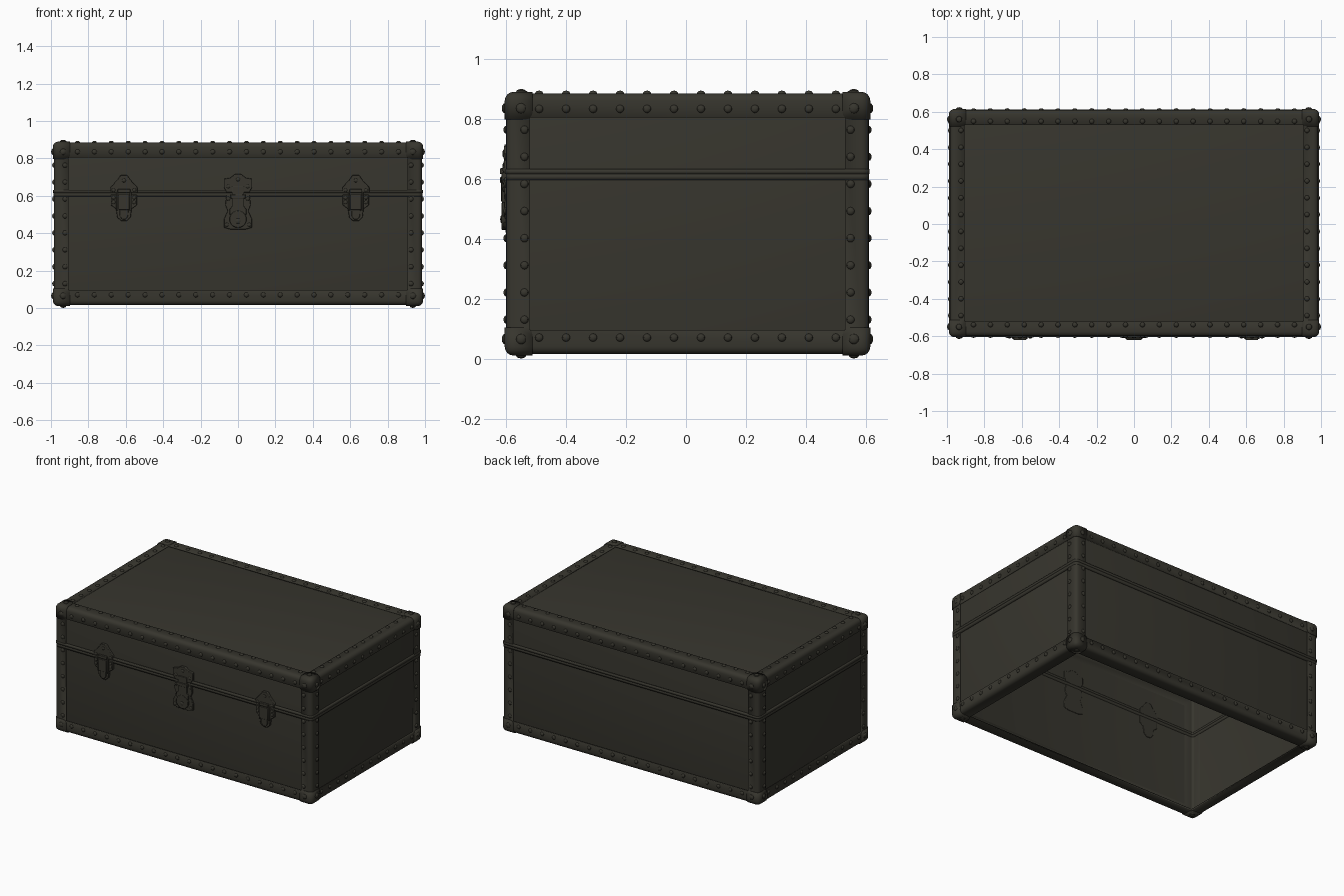
import bpy, bmesh, math
from mathutils import Matrix, Vector

if "Cube" in bpy.data.objects:
    bpy.data.objects.remove(bpy.data.objects["Cube"])

mat = bpy.data.materials.new("dark olive grey")
mat.diffuse_color = (0.038, 0.036, 0.027, 1)
mat.use_nodes = True
mat.node_tree.nodes["Principled BSDF"].inputs["Base Color"].default_value = mat.diffuse_color

C = Vector((0, 0.005, 0.45))          # trunk centre
H = Vector((0.985, 0.605, 0.435))     # half size of the edge strips
W = 0.08                              # strip width


def finish(bm, name, thickness=0, bevel=0):
    me = bpy.data.meshes.new(name)
    bm.to_mesh(me)
    bm.free()
    me.materials.append(mat)
    ob = bpy.data.objects.new(name, me)
    bpy.context.collection.objects.link(ob)
    bpy.ops.object.select_all(action='DESELECT')
    ob.select_set(True)
    bpy.context.view_layer.objects.active = ob
    if thickness:
        m = ob.modifiers.new("thickness", 'SOLIDIFY')
        m.thickness, m.offset = thickness, -1
    if bevel:
        m = ob.modifiers.new("edge", 'BEVEL')
        m.width, m.segments, m.limit_method = bevel, 2, 'ANGLE'
    bpy.ops.object.shade_smooth_by_angle(angle=math.radians(35))
    return ob


def rounded_shell(half, width, radius, keep):
    """Rounded box cut at `width` from each side; keeps faces by how many axes are in the outer zone."""
    bm = bmesh.new()
    bmesh.ops.create_cube(bm, size=2, matrix=Matrix.Diagonal((*half, 1)))
    bmesh.ops.bevel(bm, geom=bm.edges[:], offset=radius, segments=4, profile=0.5, affect='EDGES')
    if width:
        for a in range(3):
            for s in (-1, 1):
                p, n = Vector((0, 0, 0)), Vector((0, 0, 0))
                p[a], n[a] = s * (half[a] - width), 1
                bmesh.ops.bisect_plane(bm, geom=bm.verts[:] + bm.edges[:] + bm.faces[:], plane_co=p, plane_no=n)
    doomed = []
    for f in bm.faces:
        c = f.calc_center_median()
        if not keep(c, sum(abs(c[a]) > half[a] - width for a in range(3))):
            doomed.append(f)
    bmesh.ops.delete(bm, geom=doomed, context='FACES')
    return bm


def place(bm):
    bmesh.ops.translate(bm, verts=bm.verts[:], vec=C)
    return bm


# Panels: open-bottomed box just inside the strips
inner = H - Vector((0.01,) * 3)
bm = rounded_shell(inner, 0, 0.022, lambda c, n: c.z > -inner.z + 0.001)
finish(place(bm), "trunk_panels")

# Edge strips on all twelve edges
bm = rounded_shell(H, W, 0.025, lambda c, n: n >= 2)
finish(place(bm), "edge_strips", 0.012)

# Eight corner caps with rounded inner corners
HC = H + Vector((0.005,) * 3)
bm = rounded_shell(HC, 0.093, 0.03, lambda c, n: n == 3)
bmesh.ops.bevel(bm, geom=[v for v in bm.verts if len(v.link_faces) == 1],
                offset=0.025, segments=3, profile=0.5, affect='VERTICES')
finish(place(bm), "corner_caps", 0.008)

# Band round the opening seam, in two halves
for name, z, h, grow in (("lid_band", 0.624, 0.008, 0.003), ("base_band", 0.606, 0.0095, 0.001)):
    bm = bmesh.new()
    bmesh.ops.create_cube(bm, size=2, matrix=Matrix.Translation((0, C.y, z)) @
                          Matrix.Diagonal((H.x + grow, H.y + grow, h, 1)))
    bmesh.ops.bevel(bm, geom=[e for e in bm.edges if abs(e.verts[0].co.z - e.verts[1].co.z) > 0.001],
                    offset=0.025, segments=4, profile=0.5, affect='EDGES')
    bmesh.ops.delete(bm, geom=[f for f in bm.faces if abs(f.normal.z) > 0.9], context='FACES')
    finish(bm, name, 0.016)

# Rivets
rivets = bmesh.new()


def rivet(bm, p, axis, r=0.0135, d=0.009):
    s = [r, r, r]
    s[axis] = d
    bmesh.ops.create_uvsphere(bm, u_segments=10, v_segments=6, radius=1,
                              matrix=Matrix.Translation(p) @ Matrix.Diagonal((*s, 1)))


xs = [-0.858 + 1.716 * i / 19 for i in range(20)]
ys = [-0.49 + 0.09 * i for i in range(12)]
zs = [0.13 + 0.0905 * i for i in range(8)]
I = 0.055                              # rivet row inset
for s in (-1, 1):
    y = C.y + s * H.y
    for x in xs:                       # front and back, top and bottom rows
        for z in (0.07, 0.835):
            rivet(rivets, (x, y, z), 1)
        rivet(rivets, (x, C.y + s * (H.y - I - 0.006), C.z + H.z), 2)
    for yy in ys:                      # side rows and top rows
        for z in (0.07, 0.833):
            rivet(rivets, (s * H.x, yy, z), 0)
        rivet(rivets, (s * (H.x - I - 0.005), yy, C.z + H.z), 2)
    for t in (-1, 1):                  # upright rows
        for z in zs:
            rivet(rivets, (t * (H.x - I - 0.005), y, z), 1)
            rivet(rivets, (t * H.x, C.y + s * (H.y - I - 0.006), z), 0)
        for u in (-1, 1):              # three larger rivets per corner
            sg = (s, t, u)
            for a in range(3):
                p = Vector([C[k] + sg[k] * (HC[k] - (0 if k == a else I)) for k in range(3)])
                rivet(rivets, p, a, 0.017, 0.0095)
finish(rivets, "rivets")


def plate(name, half_outline, x, y0, y1, bevel=0.003):
    """Mirror a right-hand (x, z) outline and extrude it from y0 to y1."""
    pts = half_outline + [(-a, b) for a, b in reversed(half_outline) if a > 0]
    bm = bmesh.new()
    f = bm.faces.new([bm.verts.new((x + a, y0, b)) for a, b in pts])
    r = bmesh.ops.extrude_face_region(bm, geom=[f])
    bmesh.ops.translate(bm, vec=(0, y1 - y0, 0), verts=[v for v in r['geom'] if isinstance(v, bmesh.types.BMVert)])
    bmesh.ops.recalc_face_normals(bm, faces=bm.faces[:])
    return finish(bm, name, 0, bevel)


def box(name, x, w, z0, z1, y0, y1):
    return plate(name, [(w, z1), (w, z0)], x, y0, y1)


B = -0.586                             # back of latch hardware, in the front panel
# Draw latches left and right
for side, x in (("left", -0.61), ("right", 0.63)):
    plate(side + "_latch_upper_plate", [(0.018, 0.71), (0.035, 0.685), (0.072, 0.645), (0.072, 0.617)], x, B, -0.607)
    plate(side + "_latch_lower_plate", [(0.07, 0.606), (0.07, 0.55), (0.042, 0.53), (0.036, 0.485), (0.015, 0.465)],
          x, B, -0.605)
    box(side + "_latch_hook", x, 0.034, 0.615, 0.635, B, -0.621)
    box(side + "_latch_lever", x, 0.03, 0.525, 0.608, B, -0.618)
    for s in (-1, 1):
        box(side + "_latch_rail", x + s * 0.036, 0.005, 0.52, 0.62, B, -0.615)
    plate(side + "_latch_tongue", [(0.024, 0.525), (0.022, 0.49), (0.01, 0.474)], x, B, -0.613)
    bm = bmesh.new()
    rivet(bm, (x, -0.607, 0.682), 1, 0.011, 0.006)
    for s in (-1, 1):
        for z in (0.63, 0.59, 0.565):
            rivet(bm, (x + s * 0.055, -0.606, z), 1, 0.01, 0.006)
    finish(bm, side + "_latch_rivets")

# Centre lock
plate("lock_upper_plate", [(0.018, 0.715), (0.04, 0.697), (0.076, 0.69), (0.076, 0.645), (0.06, 0.617)], 0, B, -0.606)
plate("lock_lower_plate", [(0.062, 0.606), (0.068, 0.55), (0.055, 0.52), (0.075, 0.475), (0.075, 0.43), (0.04, 0.42)],
      0, B, -0.602)
box("lock_hinge", 0, 0.04, 0.585, 0.607, B, -0.62)
plate("lock_hasp", [(0.033, 0.65), (0.033, 0.54), (0.045, 0.53), (0.045, 0.5)], 0, B, -0.613)
arc = [(0.046 * math.cos(a), 0.475 + 0.046 * math.sin(a)) for a in (math.pi / 2 - i * math.pi / 10 for i in range(11))]
plate("lock_disc", [(max(a, 0.0) if abs(a) > 1e-5 else 0.0, b) for a, b in arc], 0, B, -0.615)
bm = bmesh.new()
rivet(bm, (0, -0.615, 0.465), 1, 0.014, 0.005)
rivet(bm, (0, -0.606, 0.688), 1, 0.011, 0.006)
for s in (-1, 1):
    for px, pz in ((0.052, 0.65), (0.052, 0.585), (0.06, 0.445)):
        rivet(bm, (s * px, -0.604, pz), 1, 0.011, 0.006)
finish(bm, "lock_rivets")
